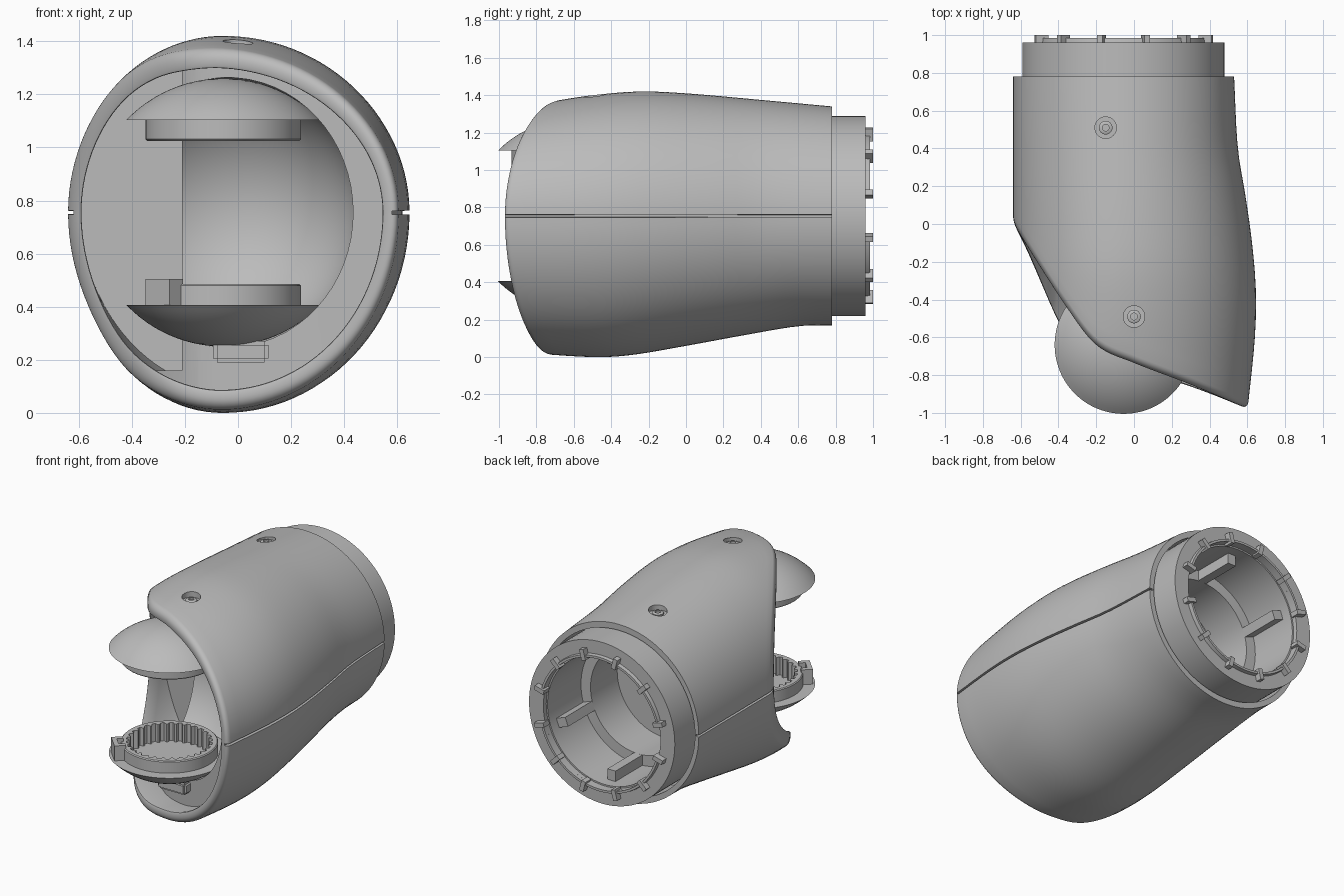
import bpy, bmesh, math
from mathutils import Matrix, Vector

cube = bpy.data.objects.get("Cube")
if cube:
    bpy.data.objects.remove(cube)

grey = bpy.data.materials.new("plain_grey")
grey.use_nodes = True
tone = (0.5, 0.5, 0.5, 1)
grey.diffuse_color = tone
grey.node_tree.nodes["Principled BSDF"].inputs["Base Color"].default_value = tone

CX, CZ, BACK = -0.055, 0.755, 0.78
BALL = Vector((CX, -0.64, CZ))


def finish(name, bm, angle=35):
    bmesh.ops.remove_doubles(bm, verts=bm.verts, dist=1e-5)
    bmesh.ops.recalc_face_normals(bm, faces=bm.faces)
    mesh = bpy.data.meshes.new(name)
    bm.to_mesh(mesh)
    bm.free()
    mesh.materials.append(grey)
    ob = bpy.data.objects.new(name, mesh)
    bpy.context.collection.objects.link(ob)
    smooth(ob, angle)
    return ob


def smooth(ob, angle=35):
    bpy.ops.object.select_all(action='DESELECT')
    ob.select_set(True)
    bpy.context.view_layer.objects.active = ob
    bpy.ops.object.shade_smooth_by_angle(angle=math.radians(angle))


def cut(ob, cutter):
    mod = ob.modifiers.new("cut", 'BOOLEAN')
    mod.operation, mod.solver, mod.object = 'DIFFERENCE', 'EXACT', cutter
    bpy.context.view_layer.objects.active = ob
    bpy.ops.object.modifier_apply(modifier=mod.name)
    bpy.data.objects.remove(cutter)
    smooth(ob)


def curve(points):
    """Smooth function through a few sorted (input, output) points."""
    xs, ys = zip(*points)
    last = len(xs) - 1

    def slope(i):
        a, b = max(i - 1, 0), min(i + 1, last)
        return (ys[b] - ys[a]) / (xs[b] - xs[a])

    def value(x):
        x = min(max(x, xs[0]), xs[-1])
        i = next(k for k in range(last) if x <= xs[k + 1])
        w = xs[i + 1] - xs[i]
        t = (x - xs[i]) / w
        s = t * t * (3 - 2 * t)
        return (ys[i] * (1 - s) + ys[i + 1] * s
                + w * t * (1 - t) * ((1 - t) * slope(i) - t * slope(i + 1)))
    return value


# outline of the housing along its length, and the slanted mouth seen from above
top = curve([(-.95, 1.33), (-.7, 1.37), (-.5, 1.4), (-.25, 1.42), (0, 1.41), (.4, 1.375), (.78, 1.34)])
bottom = curve([(-.95, .03), (-.5, 0), (-.3, .01), (0, .06), (.3, .115), (.6, .165), (.78, .17)])
right = curve([(-.95, .605), (-.6, .64), (-.35, .645), (-.1, .625), (.15, .59), (.4, .55), (.78, .53)])
mouth = curve([(-.64, 0), (-.35, -.45), (-.2, -.64), (0, -.735), (.3, -.85), (.64, -.995)])
low_mouth = curve([(-.64, 0), (-.38, -.55), (-.22, -.71), (0, -.77), (.3, -.86), (.64, -.995)])


def section(y, angle, inset):
    c, s = math.cos(angle), math.sin(angle)
    wide = right(y) - CX - inset * .85 if c > 0 else 0.585 - inset * .7
    tall = (top(y) - CZ if s > 0 else CZ - bottom(y)) - inset
    return Vector((CX + wide * c, y, CZ + tall * s))


def mouth_y(angle, inset, back):
    y = -0.5
    blend = min(1, max(0, -1.3 * math.sin(angle)))
    for _ in range(12):
        x = section(y, angle, inset).x
        y = mouth(x) * (1 - blend) + low_mouth(x) * blend + back
    return y


def skin(bm, loops, closed_rows):
    rows = [[bm.verts.new(p) for p in loop] for loop in loops]
    for i in range(len(rows) - (0 if closed_rows else 1)):
        a, b = rows[i], rows[(i + 1) % len(rows)]
        for j in range(len(a)):
            k = (j + 1) % len(a)
            bm.faces.new((a[j], a[k], b[k], b[j]))
    return rows


# housing: outer skin, rounded rim, inner skin, with a seam groove on both sides
gap, lip, wall = 0.011, 0.04, 0.072
columns = []
for start in (0, math.pi):
    columns += [(start - gap, 0), (start - gap * .9, .03), (start + gap * .9, .03)]
    columns += [(start + gap + (math.pi - 2 * gap) * i / 56, 0) for i in range(56)]
path = [(1 - i / 20, 0, lip) for i in range(20)]
path += [(0, lip * (1 - math.cos(q)), lip * (1 - math.sin(q)))
         for q in [math.pi / 2 * i / 6 for i in range(7)]]
path += [(0, wall - .012, 0), (0, wall - .003, .004), (0, wall, .014)]
path += [(i / 8, wall - .032 * i / 8, .014) for i in range(1, 9)]
loops = []
for t, inset, back in path:
    loop = []
    for angle, groove in columns:
        depth = max(inset, groove)
        y = mouth_y(angle, depth, back)
        loop.append(section(y + (BACK - y) * t, angle, depth))
    loops.append(loop)
bm = bmesh.new()
skin(bm, loops, True)
housing = finish("housing_shell", bm)


def lathe(name, profile, matrix, sides=96, ribbed=()):
    """Revolve (radius, height) points about z; ribbed points alternate in radius."""
    bm = bmesh.new()
    loops = []
    for k, (r, h) in enumerate(profile):
        loop = []
        for i in range(sides):
            a = math.tau * i / sides
            rr = r + (.02 if k in ribbed and i % 5 < 3 else 0)
            loop.append(matrix @ Vector((rr * math.cos(a), rr * math.sin(a), h)))
        loops.append(loop)
    rows = skin(bm, loops, False)
    for row, (r, h) in ((rows[0], profile[0]), (rows[-1], profile[-1])):
        if r > .001:
            bm.faces.new(row)
    bmesh.ops.dissolve_degenerate(bm, edges=bm.edges, dist=1e-5)
    return finish(name, bm)


def add_box(bm, centre, size, turn=Matrix()):
    scale = Matrix.Diagonal((*size, 1))
    bmesh.ops.create_cube(bm, size=1, matrix=turn @ Matrix.Translation(centre) @ scale)


def prism(name, outline, low, high):
    bm = bmesh.new()
    rows = skin(bm, [[(x, y, z) for x, y in outline] for z in (low, high)], False)
    bm.faces.new(rows[0])
    bm.faces.new(rows[1])
    return finish(name, bm)


# screw holes on the top, each with a small screw seat
for label, x, y in (("front", 0, -.49), ("rear", -.15, .51)):
    z = top(y) - .033
    place = Matrix.Translation((x, y, z))
    cut(housing, lathe("hole_cutter", [(.057, 0), (.057, .2)], place, 32))
    lathe(label + "_screw", [(.036, -.01), (.036, .01), (.028, .015), (.018, .015), (.018, .004)],
          place, 32)

# inner block that closes the housing, hollowed by the ball socket
bm = bmesh.new()
ends = [-1.05 + 1.33 * i / 24 for i in range(25)]
rows = skin(bm, [[section(y, math.tau * i / 96, .053) for i in range(96)] for y in ends], False)
bm.faces.new(rows[0])
bm.faces.new(rows[-1])
block = finish("socket_block", bm)
xs = [-.7 + 1.4 * i / 28 for i in range(29)]
cut(block, prism("mouth_cutter", [(x, mouth(x) + .12) for x in xs] + [(.7, -1.5), (-.7, -1.5)], -.2, 1.7))
bm = bmesh.new()
bmesh.ops.create_uvsphere(bm, u_segments=64, v_segments=32, radius=.51,
                          matrix=Matrix.Translation(BALL))
cut(block, finish("ball_cutter", bm))
cut(block, prism("side_cutter", [(-.8, .1), (-.6, .06), (-.21, -.11), (-.21, -1.4), (-.8, -1.4)],
                 .16, 1.31))

# ball caps above and below the mouth, with ribbed locking rings
R = .505
edge = math.asin(.365 / R)
cap = [(R * math.sin(edge * i / 12), -R * math.cos(edge * i / 12)) for i in range(13)]
cap += [(.293, -.349), (.293, -.276), (.287, -.27), (.24, -.27), (.24, -.39), (0, -.39)]
inner = (len(cap) - 3, len(cap) - 2)
for label, flip in (("lower", 1), ("upper", -1)):
    place = Matrix.Translation(BALL) @ Matrix.Diagonal((1, 1, flip, 1))
    lathe(label + "_ball_cap", cap, place, 150, inner)

# post under the lower cap and latch on its ring
bm = bmesh.new()
add_box(bm, (.065, .04, -.525), (.21, .24, .08), Matrix.Translation(BALL))
bmesh.ops.bevel(bm, geom=bm.edges[:], offset=.015, segments=2, affect='EDGES')
finish("lower_cap_post", bm)
bm = bmesh.new()
turn = Matrix.Translation(BALL) @ Matrix.Rotation(math.radians(-136), 4, 'Z')
for side in (-1, 1):
    add_box(bm, (.31, side * .05, -.3), (.07, .03, .1), turn)
add_box(bm, (.33, 0, -.3), (.03, .13, .1), turn)
finish("ring_latch", bm)

# rear collar: hollow sleeve with a ledge before its floor
along = Matrix.Translation((CX, 0, CZ)) @ Matrix.Rotation(-math.pi / 2, 4, 'X')
lathe("rear_collar", [(0, .3), (.35, .3), (.35, .58), (.42, .58), (.42, .93),
                      (.43, .93), (.43, .96), (.535, .96), (.535, .26), (0, .26)], along)

# small teeth round the collar edge, joined by thin ridges above and below
bm = bmesh.new()
for i in range(12):
    turn = along @ Matrix.Rotation(math.radians(15 + 30 * i), 4, 'Z')
    add_box(bm, (.45, 0, .97), (.07, .03, .06), turn)
finish("collar_teeth", bm)
for label, start in (("upper", 15), ("lower", 195)):
    bm = bmesh.new()
    ring = []
    for i in range(31):
        a = math.radians(start + 5 * i)
        ring.append([(CX + r * math.cos(a), y, CZ + r * math.sin(a))
                     for r, y in ((.43, .95), (.45, .95), (.445, .985), (.43, .985))])
    rows = skin(bm, ring, False)
    bm.faces.new(rows[0])
    bm.faces.new(rows[-1])
    finish(label + "_collar_ridge", bm)

# guide rails along the inside of the sleeve, in two opposite pairs
bm = bmesh.new()
for half in (0, 180):
    for angle, length in ((90, .35), (160, .28)):
        turn = (Matrix.Translation((CX, 0, CZ))
                @ Matrix.Rotation(math.radians(-angle - half), 4, 'Y'))
        add_box(bm, (.39, .86 - length / 2, 0), (.08, length, .06), turn)
finish("sleeve_rails", bm)
